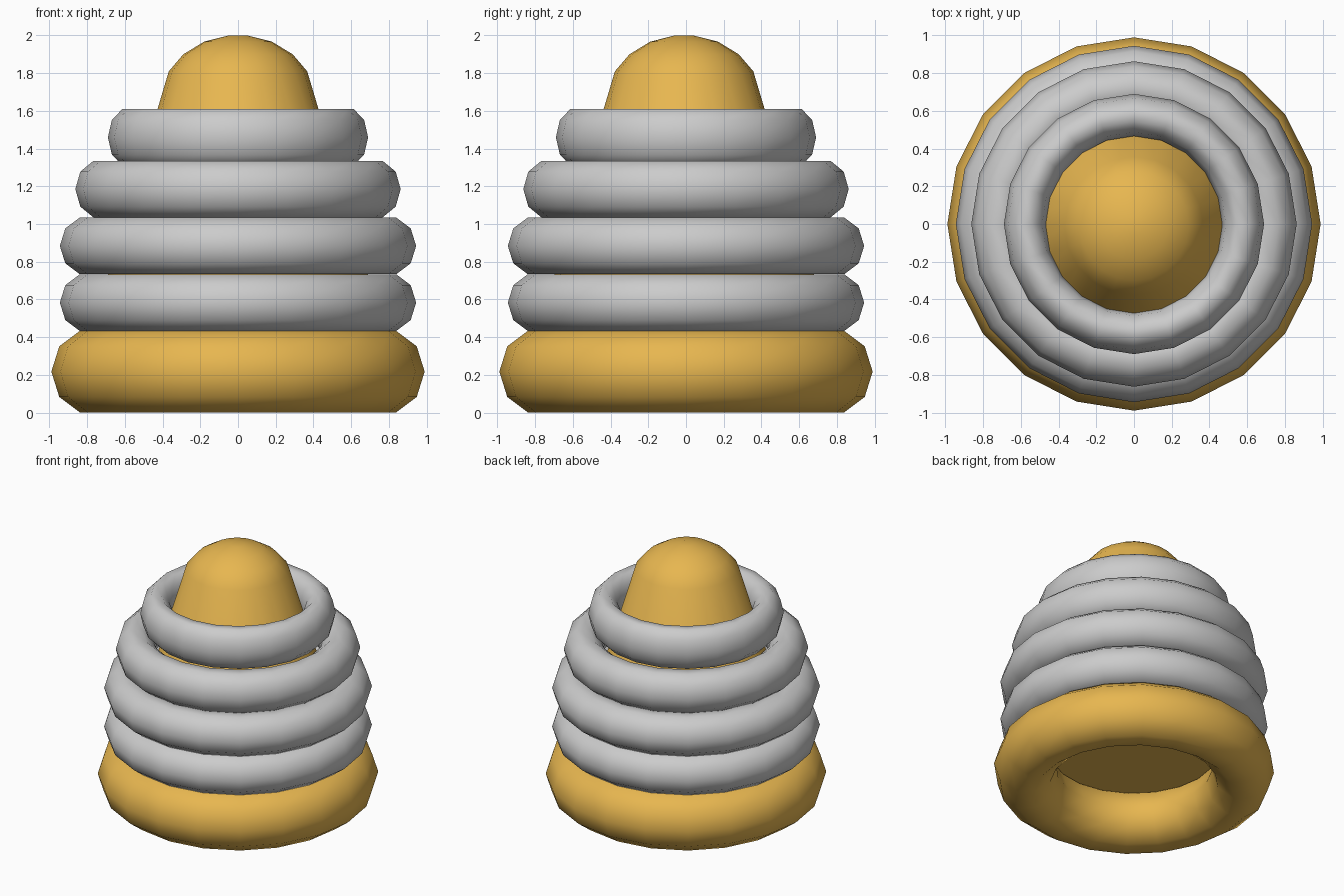
import bpy, bmesh, math

if "Cube" in bpy.data.objects:
    bpy.data.objects.remove(bpy.data.objects["Cube"])

SIDES = 20
gold = bpy.data.materials.new("gold")
gold.diffuse_color = (0.8, 0.47, 0.08, 1)
gold.use_nodes = True
gold.node_tree.nodes["Principled BSDF"].inputs["Base Color"].default_value = gold.diffuse_color


def ring(name, z, outer, tube, half, mat=None):
    """Ring of given outer radius; tube is the radial and half the vertical tube radius."""
    bpy.ops.mesh.primitive_torus_add(major_segments=SIDES, minor_segments=10,
                                     major_radius=outer - tube, minor_radius=tube,
                                     location=(0, 0, z))
    ob = bpy.context.object
    ob.name = name
    ob.scale.z = half / tube
    bpy.ops.object.shade_smooth()
    if mat:
        ob.data.materials.append(mat)


def lathe(name, profile, y, mat):
    """Revolve a profile running from the axis at the top to the axis at the bottom."""
    bm = bmesh.new()
    verts = [bm.verts.new((r, 0, z)) for r, z in profile]
    edges = [bm.edges.new(p) for p in zip(verts, verts[1:])]
    bmesh.ops.spin(bm, geom=verts + edges, cent=(0, 0, 0), axis=(0, 0, 1),
                   angle=math.tau, steps=SIDES)
    bmesh.ops.remove_doubles(bm, verts=bm.verts[:], dist=1e-4)
    bmesh.ops.recalc_face_normals(bm, faces=bm.faces[:])
    me = bpy.data.meshes.new(name)
    bm.to_mesh(me)
    bm.free()
    me.materials.append(mat)
    ob = bpy.data.objects.new(name, me)
    ob.location.y = y
    bpy.context.collection.objects.link(ob)
    bpy.ops.object.select_all(action='DESELECT')
    ob.select_set(True)
    bpy.context.view_layer.objects.active = ob
    bpy.ops.object.shade_smooth_by_angle(angle=math.radians(40))


# Thick base ring
ring("base_ring", 0.217, 0.99, 0.22, 0.228, gold)

# Stacked rings, tapering towards the top
for i, (z, outer) in enumerate([(0.583, 0.945), (0.884, 0.945),
                                (1.185, 0.863), (1.46, 0.69)]):
    ring(f"stack_ring_{i + 1}", z, outer, outer * 0.162, 0.158)

# Tapered core with a rounded top and flat underside
lathe("core_cone", [(0, 2.0), (0.05, 2.0), (0.18, 1.967), (0.29, 1.9),
                    (0.367, 1.81), (0.80, 0.36), (0, 0.36)], -0.01, gold)
